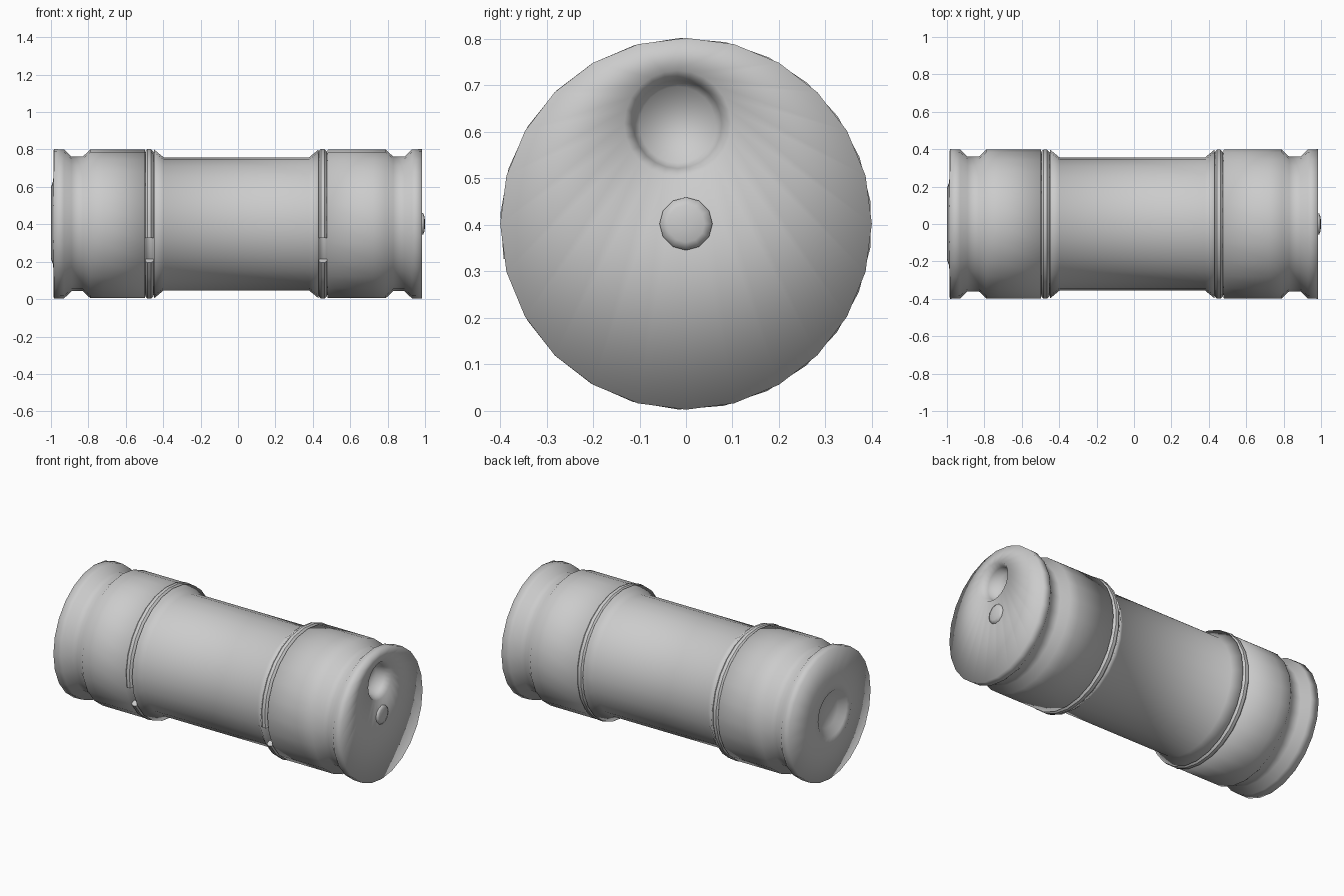
import bpy, bmesh
from math import sin, cos, tau, radians

if "Cube" in bpy.data.objects:
    bpy.data.objects.remove(bpy.data.objects["Cube"])

AXIS_Z = 0.402
SIDES = 24

grey = bpy.data.materials.new("barrel grey")
grey.use_nodes = True
grey.diffuse_color = (0.6, 0.6, 0.6, 1)
grey.node_tree.nodes["Principled BSDF"].inputs["Base Color"].default_value = (0.6, 0.6, 0.6, 1)


def make_object(name, bm, angle=None):
    bmesh.ops.recalc_face_normals(bm, faces=bm.faces)
    mesh = bpy.data.meshes.new(name)
    bm.to_mesh(mesh)
    bm.free()
    mesh.materials.append(grey)
    obj = bpy.data.objects.new(name, mesh)
    bpy.context.collection.objects.link(obj)
    bpy.ops.object.select_all(action='DESELECT')
    obj.select_set(True)
    bpy.context.view_layer.objects.active = obj
    if angle is None:
        bpy.ops.object.shade_smooth()
    else:
        bpy.ops.object.shade_smooth_by_angle(angle=radians(angle))
    return obj


def tube(name, stations, angle=None, sides=SIDES):
    """Skin circles (x, radius, y offset, z offset) along the x axis, capped."""
    bm = bmesh.new()
    rings = []
    for x, r, dy, dz in stations:
        rings.append([bm.verts.new((x, dy + r * cos(tau * i / sides),
                                    AXIS_Z + dz + r * sin(tau * i / sides)))
                      for i in range(sides)])
    for a, b in zip(rings, rings[1:]):
        for i in range(sides):
            j = (i + 1) % sides
            bm.faces.new((a[i], a[j], b[j], b[i]))
    bm.faces.new(rings[0])
    bm.faces.new(rings[-1])
    return make_object(name, bm, angle)


# Barrel wall: half profile mirrored about the middle, with a groove for each hoop
half = [(0.38, 0.356), (0.43, 0.397), (0.435, 0.365), (0.475, 0.365), (0.48, 0.397),
        (0.72, 0.397), (0.79, 0.397), (0.83, 0.36), (0.89, 0.36), (0.93, 0.398), (0.985, 0.4)]
SHIFT = 0.018
left_wall = [(x, r, 0, 0) for x, r in half]
right_wall = [(-x - (SHIFT if x < 0.5 else 0), r, 0, 0) for x, r in reversed(half)]
# Filler well sunk off centre in the left end, shallow boss and pit in the right end
well = [(0.985, 0.115, -0.018, 0.215), (0.95, 0.095, -0.018, 0.214), (0.9, 0.082, -0.018, 0.213)]
boss = [(-0.95, 0.1, -0.03, 0), (-0.99, 0.14, -0.02, 0), (-1.0, 0.19, 0, 0.005), (-0.988, 0.225, 0, 0.005)]
tube("barrel", boss + right_wall + left_wall + well)

# Round knob in the centre of the left end
tube("knob", [(0.97, 0.057, 0, 0), (0.99, 0.057, 0, 0), (0.997, 0.04, 0, 0), (1.0, 0.012, 0, 0)], sides=12)


# Hoops, each open for a short arc low on the front
def hoop(name, x):
    section = [(-0.022, 0.36), (-0.022, 0.39), (-0.012, 0.4), (0.008, 0.4), (0.02, 0.388), (0.02, 0.36)]
    bm = bmesh.new()
    start, sweep = radians(211), radians(340)
    rings = []
    for i in range(SIDES + 1):
        a = start + sweep * i / SIDES
        rings.append([bm.verts.new((x + dx, r * cos(a), AXIS_Z + r * sin(a))) for dx, r in section])
    for a, b in zip(rings, rings[1:]):
        for k in range(len(section) - 1):
            bm.faces.new((a[k], a[k + 1], b[k + 1], b[k]))
    bm.faces.new(rings[0])
    bm.faces.new(rings[-1])
    make_object(name, bm, 35)


hoop("left_hoop", 0.455)
hoop("right_hoop", -0.473)
